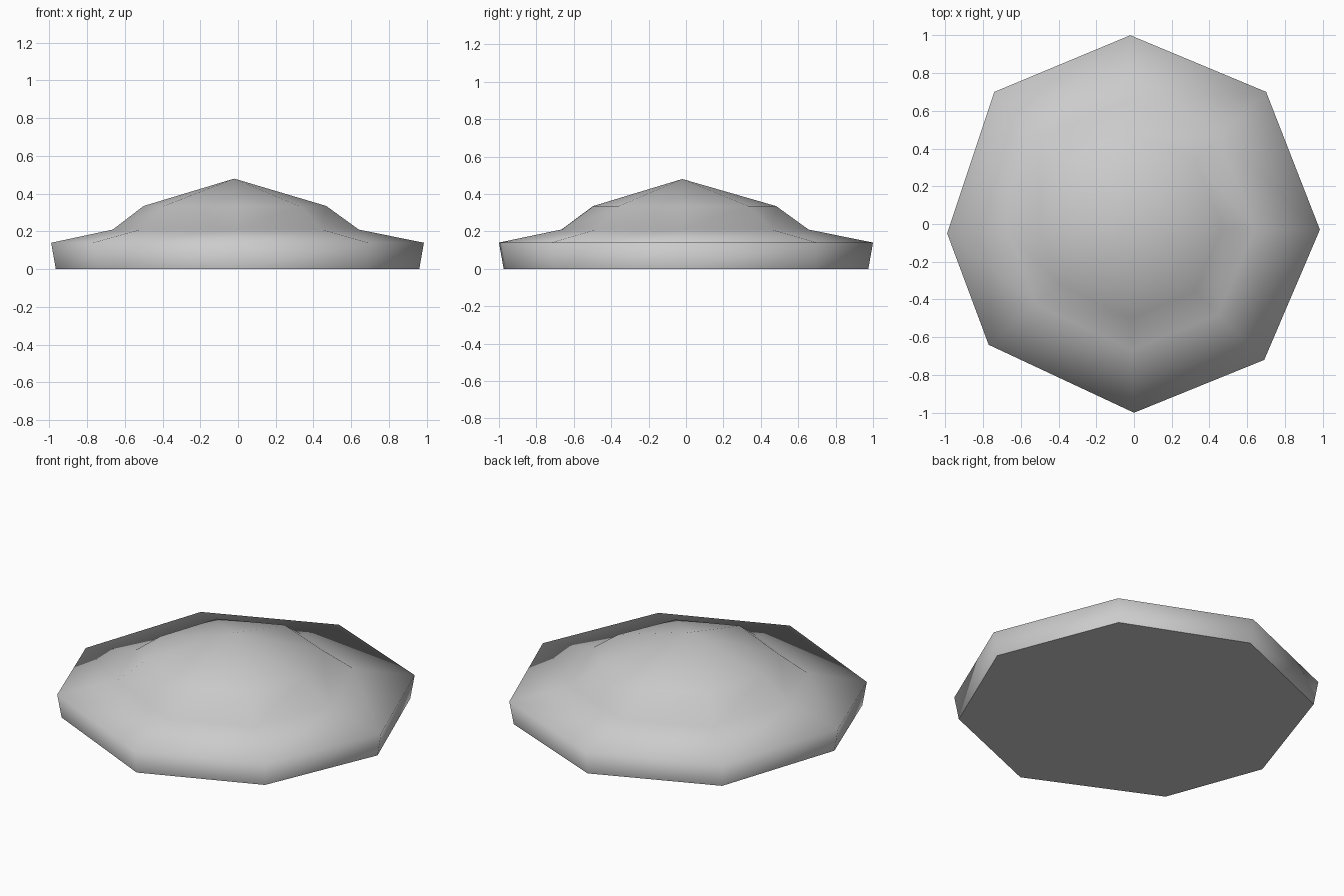
import bpy
import bmesh

cube = bpy.data.objects.get("Cube")
if cube:
    bpy.data.objects.remove(cube, do_unlink=True)

# Plain grey material
grey = bpy.data.materials.new("light grey")
grey.use_nodes = True
colour = (0.6, 0.6, 0.6, 1)
grey.diffuse_color = colour
bsdf = next(n for n in grey.node_tree.nodes if n.type == "BSDF_PRINCIPLED")
bsdf.inputs["Base Color"].default_value = colour

# Slightly uneven eight-sided outline of the rim
outline = [(0.985, -0.03), (0.70, 0.70), (-0.02, 1.0), (-0.74, 0.70),
           (-0.99, -0.05), (-0.77, -0.64), (0.0, -1.0), (0.69, -0.72)]
# Rings from base to dome: scale, height, sideways shift
levels = [(0.975, 0.0, 0.0), (1.0, 0.14, 0.0),
          (0.66, 0.21, -0.01), (0.49, 0.335, -0.015)]

bm = bmesh.new()
rings = [[bm.verts.new((x * s + d, y * s + d / 2, z)) for x, y in outline]
         for s, z, d in levels]
apex = bm.verts.new((-0.02, -0.02, 0.48))
count = len(outline)

# Wall, sloping brim and dome sides
for low, high in zip(rings, rings[1:]):
    for i in range(count):
        j = (i + 1) % count
        bm.faces.new((low[i], low[j], high[j], high[i]))

# Dome cap and flat base
for i in range(count):
    bm.faces.new((rings[-1][i], rings[-1][(i + 1) % count], apex))
base = bm.faces.new(list(reversed(rings[0])))

# Smooth everywhere except around the base
for face in bm.faces:
    face.smooth = True
base.smooth = False
for edge in base.edges:
    edge.smooth = False
bmesh.ops.recalc_face_normals(bm, faces=bm.faces)

mesh = bpy.data.meshes.new("low_dome")
bm.to_mesh(mesh)
bm.free()
mesh.materials.append(grey)
dome = bpy.data.objects.new("low_dome", mesh)
bpy.context.collection.objects.link(dome)
